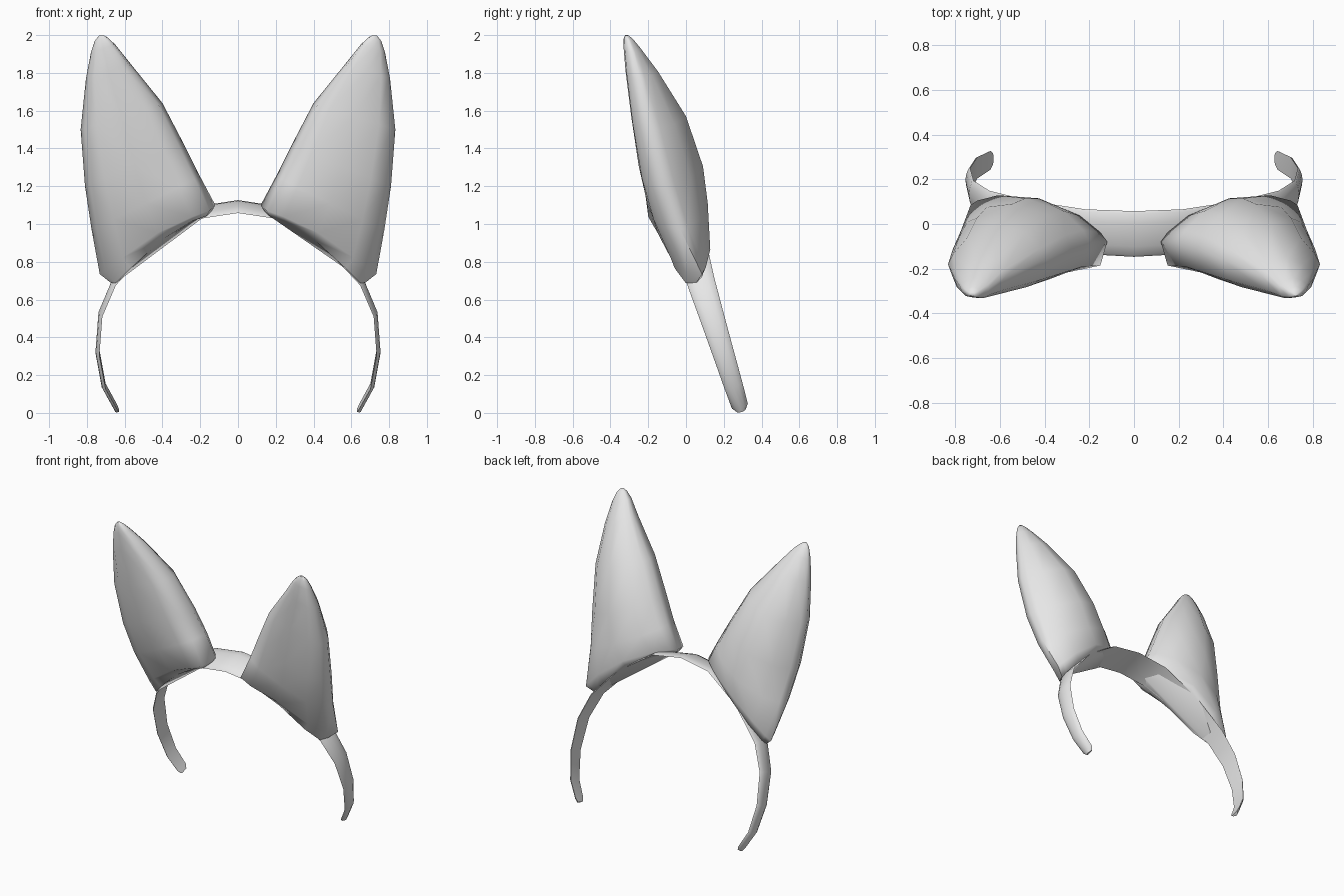
import bpy, bmesh, math
from mathutils import Vector

cube = bpy.data.objects.get("Cube")
if cube:
    bpy.data.objects.remove(cube, do_unlink=True)

GREY = (0.8, 0.8, 0.8, 1)
mat = bpy.data.materials.new("plain grey")
mat.use_nodes = True
mat.diffuse_color = GREY
bsdf = next(n for n in mat.node_tree.nodes if n.type == 'BSDF_PRINCIPLED')
bsdf.inputs["Base Color"].default_value = GREY


def loft(name, rings, angle):
    """Skin a list of closed rings, cap both ends and shade smooth."""
    bm = bmesh.new()
    rows = [[bm.verts.new(p) for p in ring] for ring in rings]
    n = len(rows[0])
    for a, b in zip(rows, rows[1:]):
        for i in range(n):
            j = (i + 1) % n
            bm.faces.new((a[i], a[j], b[j], b[i]))
    bm.faces.new(rows[0][::-1])
    bm.faces.new(rows[-1])
    bmesh.ops.recalc_face_normals(bm, faces=bm.faces)
    mesh = bpy.data.meshes.new(name)
    bm.to_mesh(mesh)
    bm.free()
    mesh.materials.append(mat)
    ob = bpy.data.objects.new(name, mesh)
    bpy.context.collection.objects.link(ob)
    bpy.ops.object.select_all(action='DESELECT')
    ob.select_set(True)
    bpy.context.view_layer.objects.active = ob
    bpy.ops.object.shade_smooth_by_angle(angle=math.radians(angle))


# Headband: x, z, half width along the half arc, from top centre to tip
half = [(0, 1.094, .107), (.22, 1.06, .105), (.465, .902, .092), (.65, .70, .074),
        (.722, .53, .066), (.738, .32, .057), (.705, .14, .050), (.646, .034, .044),
        (.634, .012, .026)]
SLOPE = 0.313
tilt = math.atan(SLOPE)
across = Vector((0, math.cos(tilt), math.sin(tilt)))


def band_y(z):
    return .287 - SLOPE * (z - .03)


def band_z(x):
    """Height of the upper band at a given x."""
    for (x0, z0, _), (x1, z1, _) in zip(half, half[1:]):
        if x <= x1:
            return z0 + (z1 - z0) * (x - x0) / (x1 - x0)


path = [(-x, z, w) for x, z, w in half[:0:-1]] + half
centres = [Vector((x, band_y(z), z)) for x, z, w in path]
# crowned cross-section: position across the width, height outward
section = [(-1, -.004), (-.9, .004), (-.5, .013), (0, .017), (.5, .013), (.9, .004),
           (1, -.004), (0, -.005)]
rings = []
for k, c in enumerate(centres):
    along = centres[min(k + 1, len(path) - 1)] - centres[max(k - 1, 0)]
    out = along.cross(across).normalized()
    rings.append([c + across * (s * path[k][2]) + out * h for s, h in section])
loft("headband", rings, 50)

# Ear levels: inner edge point, outer edge point, front y, back y
levels = [
    ((.14, -.09, 1.068), (.675, .055, .69), -.115, .10),
    ((.12, -.08, 1.10), (.732, .085, .735), -.15, .115),
    ((.20, -.08, 1.25), (.775, -.03, .97), -.205, .115),
    ((.28, -.11, 1.41), (.81, -.11, 1.20), -.25, .09),
    ((.40, -.16, 1.64), (.833, -.18, 1.50), -.29, .0),
    ((.57, -.23, 1.85), (.805, -.24, 1.77), -.32, -.15),
    ((.65, -.285, 1.95), (.778, -.28, 1.91), -.33, -.24),
    ((.69, -.305, 1.987), (.758, -.30, 1.97), -.328, -.28),
    ((.712, -.313, 2.0), (.735, -.313, 1.998), -.322, -.305),
]
# position from inner to outer edge, share of the full depth
front = [(.05, .75), (.2, 1.0), (.5, 1), (.8, .88), (.95, .5)]
back = [(.95, .25), (.8, .68), (.5, 1), (.2, .75), (.05, .3)]


def ear_ring(level, k):
    a, b = Vector(level[0]), Vector(level[1])
    mid_y = (a.y + b.y) / 2
    ring = [a]
    for side, y in ((front, level[2]), (back, level[3])):
        for t, share in side:
            p = a.lerp(b, t)
            dy = (y - mid_y) * share
            p.y += dy
            if k == 0:     # base rests on the band
                z = band_z(p.x)
                p.z = z + .006 + .27 * (p.y - band_y(z))
            elif k == 1:   # rim arches just above the base
                p.z += .065 * 4 * t * (1 - t) + .2 * dy
            ring.append(p)
        if side is front:
            ring.append(b)
    return ring


ear = [ear_ring(lv, k) for k, lv in enumerate(levels)]
loft("left_ear", ear, 60)
loft("right_ear", [[Vector((-p.x, p.y, p.z)) for p in r] for r in ear], 60)
